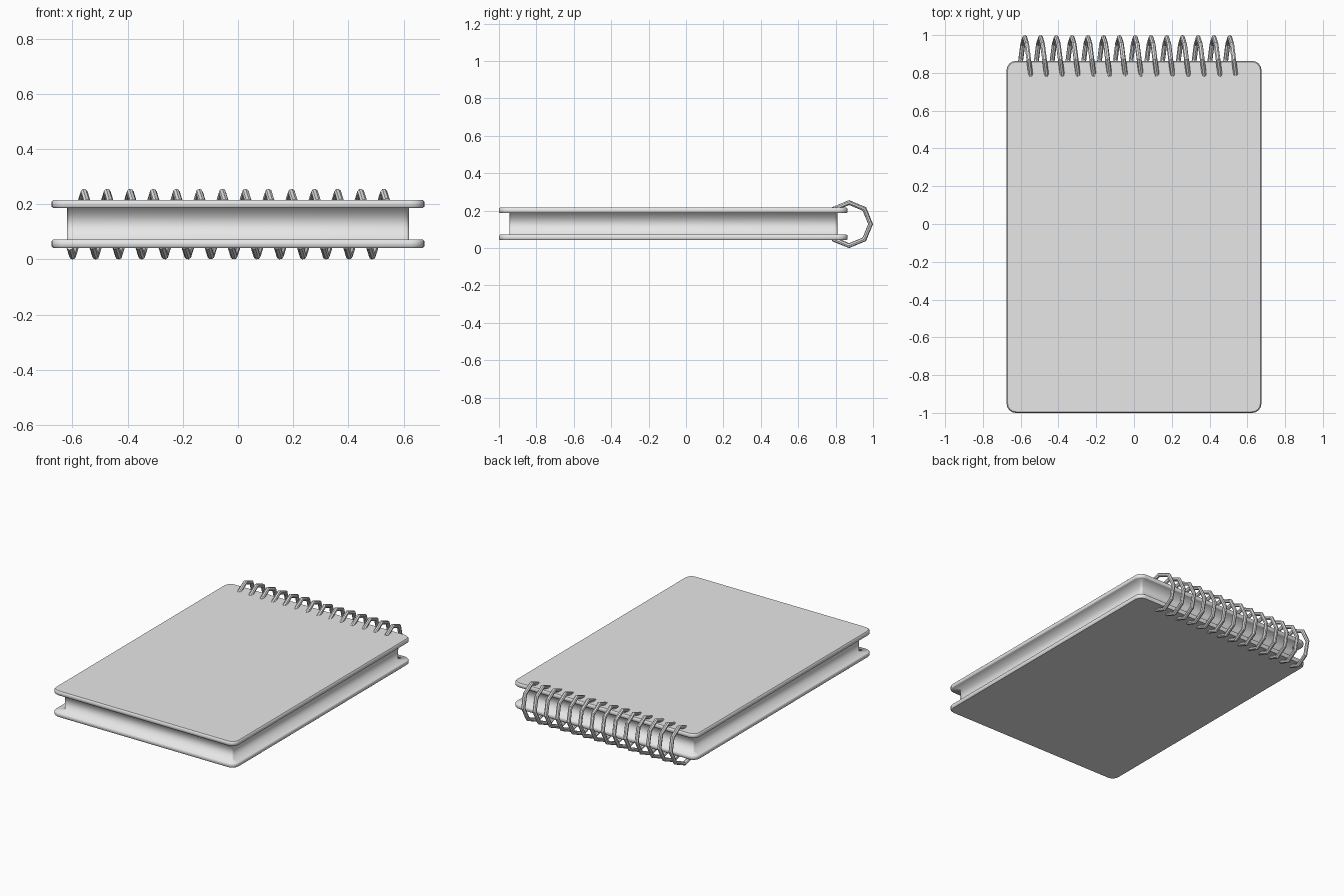
import bpy
import bmesh
from math import cos, sin, pi

cube = bpy.data.objects.get("Cube")
if cube:
    bpy.data.objects.remove(cube, do_unlink=True)

# One plain grey for the whole notepad
grey = bpy.data.materials.new("plain_grey")
grey.use_nodes = True
grey.diffuse_color = (0.8, 0.8, 0.8, 1)
grey.node_tree.nodes["Principled BSDF"].inputs["Base Color"].default_value = (0.8, 0.8, 0.8, 1)

HALF_X, HALF_Y, MID_Y = 0.675, 0.932, -0.068
CORNER, CORNER_STEPS = 0.05, 4


def rounded_ring(bm, inset, z):
    """Ring of vertices round a rounded rectangle, shrunk by inset."""
    radius = max(CORNER - inset, 0.015)
    ring = []
    for i, (sx, sy) in enumerate([(1, 1), (-1, 1), (-1, -1), (1, -1)]):
        cx = sx * (HALF_X - inset - radius)
        cy = MID_Y + sy * (HALF_Y - inset - radius)
        for k in range(CORNER_STEPS + 1):
            a = (i + k / CORNER_STEPS) * pi / 2
            ring.append(bm.verts.new((cx + radius * cos(a), cy + radius * sin(a), z)))
    return ring


# Covers and page block: one stepped section, lofted upwards
edge = 0.006
section = [(edge, 0.042), (0, 0.048), (0, 0.067), (edge, 0.072), (0.055, 0.072),
           (0.055, 0.186), (edge, 0.186), (0, 0.191), (0, 0.21), (edge, 0.216)]
bm = bmesh.new()
rings = [rounded_ring(bm, *level) for level in section]
for low, high in zip(rings, rings[1:]):
    n = len(low)
    for i in range(n):
        j = (i + 1) % n
        bm.faces.new((low[i], low[j], high[j], high[i])).smooth = True
bm.faces.new(rings[0][::-1])
bm.faces.new(rings[-1])
mesh = bpy.data.meshes.new("covers_and_pages")
bm.to_mesh(mesh)
bm.free()
mesh.materials.append(grey)
pad = bpy.data.objects.new("covers_and_pages", mesh)
bpy.context.collection.objects.link(pad)

# Spiral binding: eight straight steps per turn, running along x
TURNS, STEPS, PITCH, RADIUS = 14, 8, 0.0835, 0.115
curve = bpy.data.curves.new("spiral_binding", "CURVE")
curve.dimensions = "3D"
curve.bevel_depth = 0.013
curve.bevel_resolution = 2
curve.use_fill_caps = True
spline = curve.splines.new("POLY")
count = TURNS * STEPS - 1
spline.points.add(count - 1)
for i, point in enumerate(spline.points):
    turn = (i + 1) / STEPS
    a = 2 * pi * turn - pi
    point.co = (-0.62 + PITCH * turn, 0.872 + RADIUS * cos(a), 0.128 + RADIUS * sin(a), 1)
curve.materials.append(grey)
spiral = bpy.data.objects.new("spiral_binding", curve)
bpy.context.collection.objects.link(spiral)

# Turn the wire into a mesh
bpy.ops.object.select_all(action="DESELECT")
spiral.select_set(True)
bpy.context.view_layer.objects.active = spiral
bpy.ops.object.convert(target="MESH")
bpy.ops.object.shade_smooth_by_angle()
